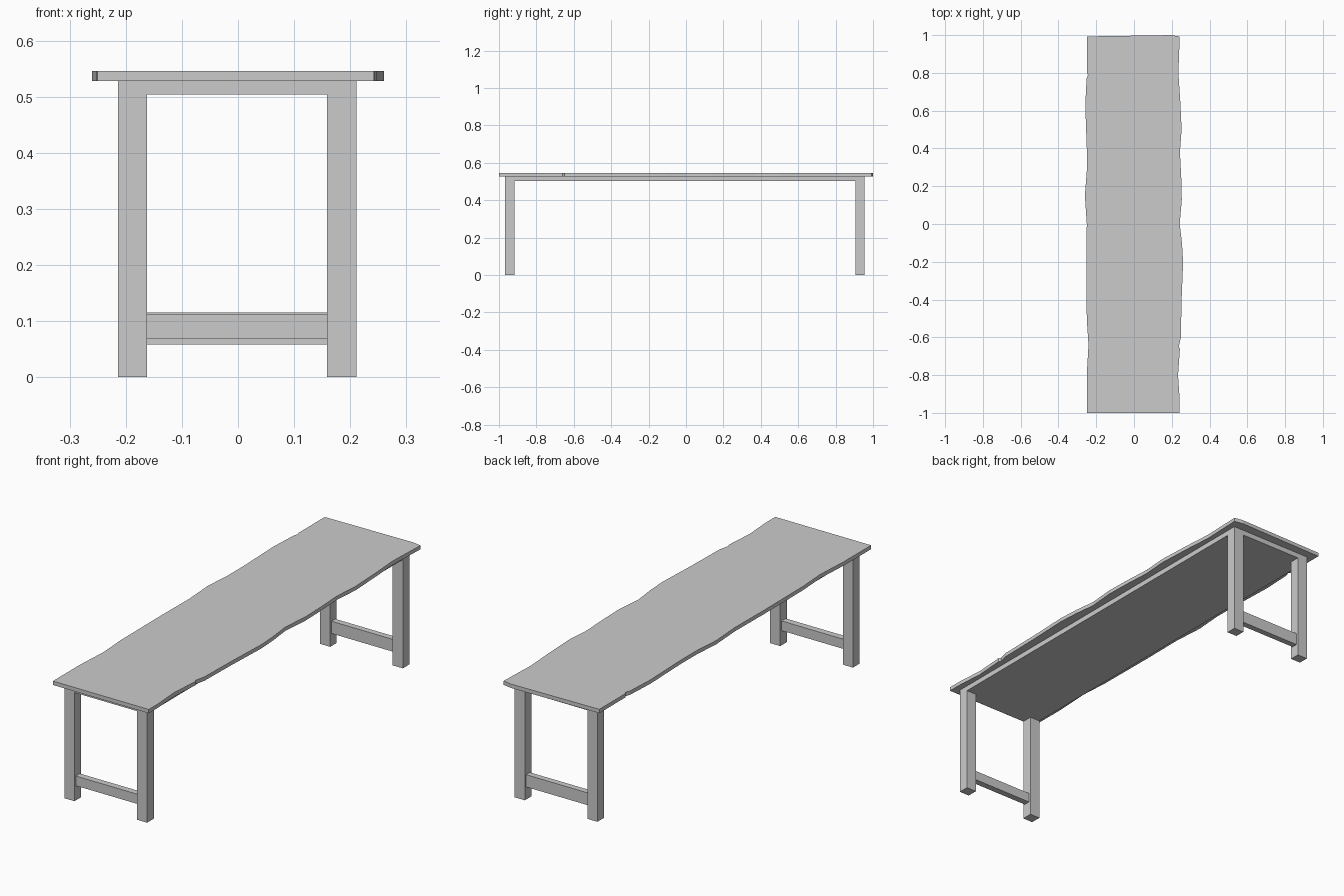
import bpy, bmesh

if "Cube" in bpy.data.objects:
    bpy.data.objects.remove(bpy.data.objects["Cube"])


def box(name, x0, x1, y0, y1, z0, z1):
    bm = bmesh.new()
    bmesh.ops.create_cube(bm, size=1)
    for v in bm.verts:
        v.co.x = x1 if v.co.x > 0 else x0
        v.co.y = y1 if v.co.y > 0 else y0
        v.co.z = z1 if v.co.z > 0 else z0
    return finish(name, bm)


def finish(name, bm):
    bmesh.ops.recalc_face_normals(bm, faces=bm.faces)
    mesh = bpy.data.meshes.new(name)
    bm.to_mesh(mesh)
    bm.free()
    ob = bpy.data.objects.new(name, mesh)
    bpy.context.collection.objects.link(ob)
    return ob


# Live-edge plank top: wavy outline, extruded
right = [(.242, -1), (.242, -.93), (.233, -.8), (.243, -.66), (.237, -.65),
         (.248, -.6), (.252, -.4), (.26, -.2), (.254, -.1), (.242, 0),
         (.253, .13), (.25, .25), (.243, .38), (.252, .5), (.245, .65),
         (.235, .8), (.242, .992), (.2, 1)]
left = [(-.25, .993), (-.25, .8), (-.243, .79), (-.251, .77), (-.258, .63),
        (-.25, .4), (-.25, .28), (-.26, .15), (-.25, 0), (-.252, -.2),
        (-.25, -.5), (-.241, -.64), (-.25, -.8), (-.25, -1)]
bm = bmesh.new()
face = bm.faces.new([bm.verts.new((x, y, .528)) for x, y in right + left])
ext = bmesh.ops.extrude_face_region(bm, geom=[face], use_keep_orig=True)
for g in ext["geom"]:
    if isinstance(g, bmesh.types.BMVert):
        g.co.z = .546
finish("plank_top", bm)

# Solid bed under the plank, flush with the legs
box("under_bed", -.214, .211, -.968, .955, .504, .528)

# Four legs and a low stretcher at each end
for end, y0, y1, z0, z1 in (("front", -.968, -.918, .068, .113),
                            ("back", .907, .955, .058, .115)):
    box(end + "_left_leg", -.214, -.162, y0, y1, 0, .504)
    box(end + "_right_leg", .159, .211, y0, y1, 0, .504)
    box(end + "_stretcher", -.162, .159, y0 + .01, y1 - .01, z0, z1)
